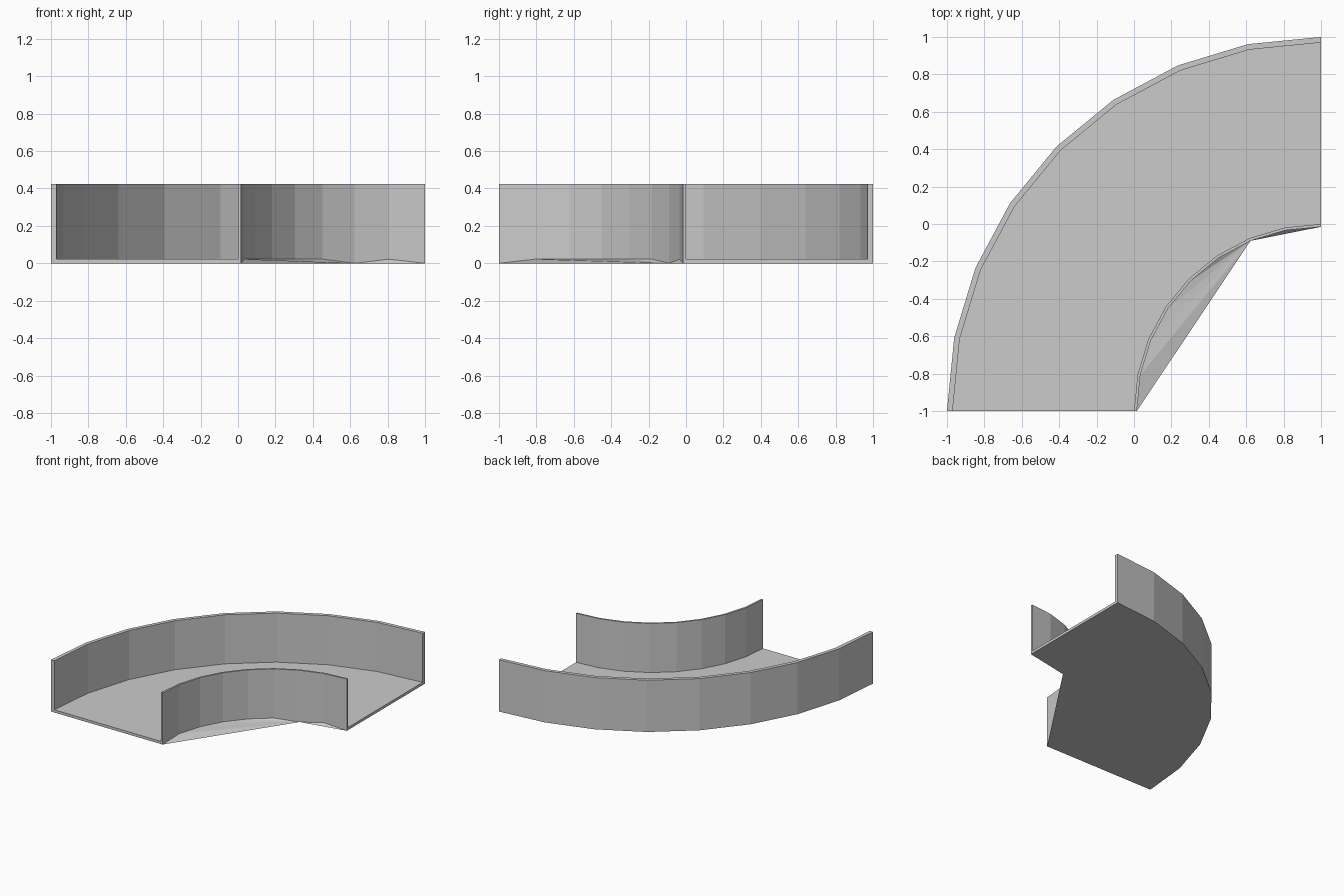
import bpy, bmesh, math

if "Cube" in bpy.data.objects:
    bpy.data.objects.remove(bpy.data.objects["Cube"])

H, T, N = 0.425, 0.022, 8          # wall height, floor thickness, segments
CX, CY = 1.0, -1.0                 # centre of the bend
bm = bmesh.new()


def point(r, i, z):
    a = math.pi / 2 * i / N
    return bm.verts.new((CX - r * math.cos(a), CY + r * math.sin(a), z))


# U-shaped section (radius, height) from outer foot to inner floor lip
section = [(2, 0), (2, H), (1.97, H), (1.97, T), (1, T), (1, H), (0.985, H), (0.985, T)]
rings = [[point(r, i, z) for r, z in section] for i in range(N + 1)]

# walls and floor top swept through the quarter turn
for a, b in zip(rings, rings[1:]):
    for j in range(len(section) - 1):
        bm.faces.new((a[j], b[j], b[j + 1], a[j + 1]))

# underside: the inner edge has only three corners
low = {i: point(0.985, i, 0) for i in (0, 6, 8)}
bm.faces.new([r[0] for r in rings] + [low[8], low[6], low[0]])

# slanted filler between the inner wall foot and the coarse underside
lip = [r[-1] for r in rings]
bm.faces.new((low[0], lip[0], lip[1]))
bm.faces.new((low[0], lip[1], low[6]))
for i in range(1, 7):
    bm.faces.new((low[6], lip[i], lip[i + 1]))
bm.faces.new((low[6], lip[7], low[8]))
bm.faces.new((low[8], lip[7], lip[8]))

# open ends of the channel
for i in (0, N):
    bm.faces.new(rings[i] + [low[i]])

bmesh.ops.recalc_face_normals(bm, faces=bm.faces)
mesh = bpy.data.meshes.new("curved_channel")
bm.to_mesh(mesh)
bm.free()
bpy.context.collection.objects.link(bpy.data.objects.new("curved_channel", mesh))
